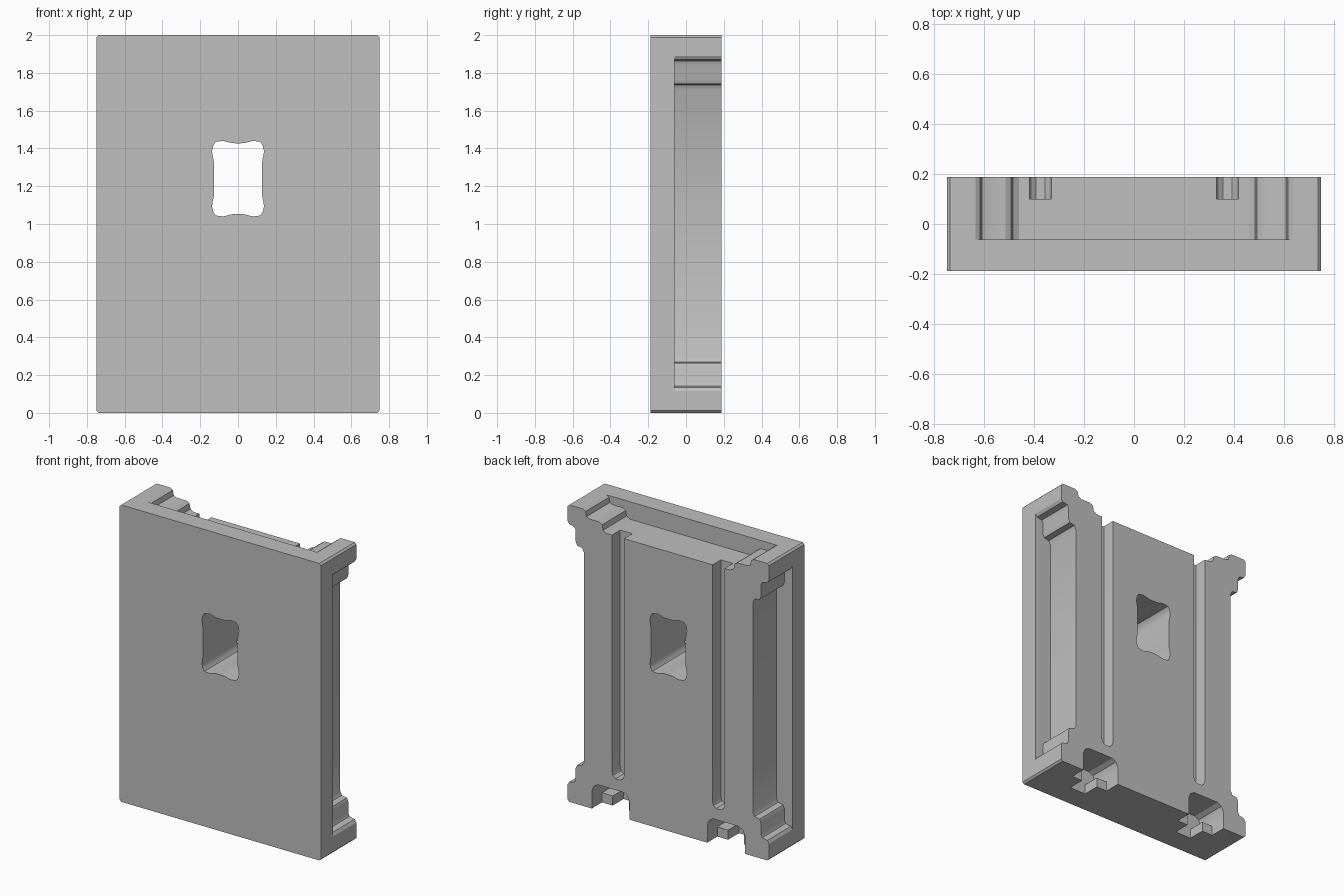
import bpy
import bmesh

cube = bpy.data.objects.get("Cube")
if cube:
    bpy.data.objects.remove(cube, do_unlink=True)

grey = bpy.data.materials.new("plain_grey")
grey.use_nodes = True
colour = (0.52, 0.52, 0.52, 1.0)
grey.diffuse_color = colour
grey.node_tree.nodes["Principled BSDF"].inputs["Base Color"].default_value = colour


def prism(name, outline, y0, y1):
    """Extrude an (x, z) outline from y0 to y1."""
    bm = bmesh.new()
    face = bm.faces.new([bm.verts.new((x, y0, z)) for x, z in outline])
    side = bmesh.ops.extrude_face_region(bm, geom=[face])["geom"]
    verts = [v for v in side if isinstance(v, bmesh.types.BMVert)]
    bmesh.ops.translate(bm, verts=verts, vec=(0, y1 - y0, 0))
    bmesh.ops.recalc_face_normals(bm, faces=bm.faces[:])
    mesh = bpy.data.meshes.new(name)
    bm.to_mesh(mesh)
    bm.free()
    mesh.materials.append(grey)
    ob = bpy.data.objects.new(name, mesh)
    bpy.context.collection.objects.link(ob)
    return ob


def cut(target, outline, y0, y1):
    """Carve a prism out of the target and drop the cutter."""
    cutter = prism("cutter", outline, y0, y1)
    cutter.hide_render = True
    mod = target.modifiers.new("cut", "BOOLEAN")
    mod.operation = "DIFFERENCE"
    mod.solver = "EXACT"
    mod.object = cutter
    bpy.context.view_layer.objects.active = target
    bpy.ops.object.modifier_apply(modifier=mod.name)
    bpy.data.objects.remove(cutter, do_unlink=True)


def flip_x(points, s):
    return [(s * x, z) for x, z in points]


def rect(x0, x1, z0, z1):
    return [(x0, z0), (x1, z0), (x1, z1), (x0, z1)]


# Slab with slightly clipped corners
W, H, C = 0.75, 2.0, 0.012
panel = prism("wall_panel", [
    (-W + C, 0), (W - C, 0), (W, C), (W, H - C),
    (W - C, H), (-W + C, H), (-W, H - C), (-W, C)], -0.188, 0.188)

# Stepped side recesses behind the front plate
PLATE, BACK = -0.062, 0.3
steps = [(0.9, 1.89), (0.75, 1.89), (0.738, 1.87), (0.70, 1.862),
         (0.69, 1.84), (0.69, 1.765), (0.68, 1.742), (0.643, 1.735),
         (0.63, 1.71)]
side = steps + [(x, 2.005 - z) for x, z in reversed(steps)]
for s in (1, -1):
    cut(panel, flip_x(side, s), PLATE, BACK)

# Stepped top recess
steps = [(0.635, 2.1), (0.635, 2.0), (0.617, 1.988), (0.61, 1.955),
         (0.588, 1.945), (0.515, 1.945), (0.493, 1.932), (0.486, 1.897),
         (0.462, 1.882)]
cut(panel, steps + flip_x(reversed(steps), -1), PLATE, BACK)

for s in (1, -1):
    # Round-ended vertical groove in the back
    groove = [(0.33, 2.1), (0.33, 0.285), (0.338, 0.262), (0.357, 0.248),
              (0.393, 0.248), (0.412, 0.262), (0.42, 0.285), (0.42, 2.1)]
    cut(panel, flip_x(groove, s), 0.10, BACK)
    # Connector socket: arched notch, inner chamber and floor slot
    notch = [(0.29, -0.1), (0.29, 0.12), (0.305, 0.155), (0.335, 0.172),
             (0.525, 0.172), (0.555, 0.155), (0.57, 0.12), (0.57, -0.1)]
    cut(panel, flip_x(notch, s), 0.08, BACK)
    chamber = [(0.29, 0.065)] + notch[1:-1] + [(0.57, 0.065)]
    cut(panel, flip_x(chamber, s), -0.035, 0.09)
    cut(panel, flip_x(rect(0.37, 0.49, -0.1, 0.08), s), -0.035, 0.09)

# Window with a wavy outline, mirrored from one quarter
MID = 1.24
quarter = [(0.0, 0.187), (0.03, 0.188), (0.08, 0.20), (0.118, 0.195),
           (0.13, 0.178), (0.138, 0.145), (0.128, 0.09)]
half = quarter + [(x, -z) for x, z in reversed(quarter)]
loop = half + flip_x(reversed(half[1:-1]), -1)
cut(panel, [(x, MID + z) for x, z in loop], -0.4, 0.4)

bpy.ops.object.select_all(action="DESELECT")
panel.select_set(True)
bpy.context.view_layer.objects.active = panel
bpy.ops.object.shade_smooth_by_angle(angle=0.5)
